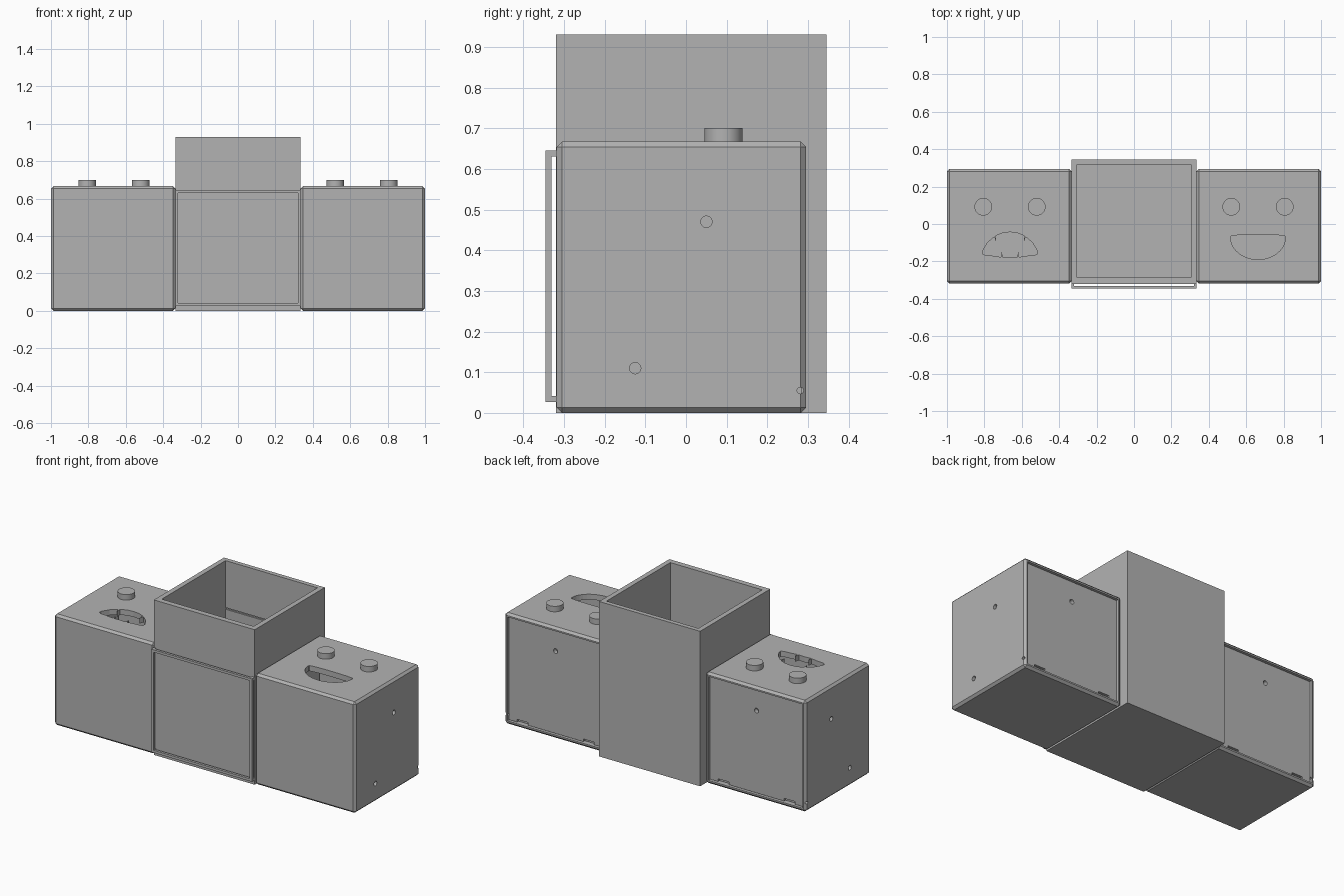
import bpy
import bmesh
from math import cos, sin, pi, radians

if "Cube" in bpy.data.objects:
    bpy.data.objects.remove(bpy.data.objects["Cube"], do_unlink=True)

GREY = (0.45, 0.45, 0.45, 1)
grey = bpy.data.materials.new("plain grey")
grey.use_nodes = True
grey.diffuse_color = GREY
grey.node_tree.nodes["Principled BSDF"].inputs["Base Color"].default_value = GREY


def finish(name, bm):
    bmesh.ops.recalc_face_normals(bm, faces=bm.faces)
    mesh = bpy.data.meshes.new(name)
    bm.to_mesh(mesh)
    bm.free()
    mesh.materials.append(grey)
    obj = bpy.data.objects.new(name, mesh)
    bpy.context.collection.objects.link(obj)
    return obj


def box(name, x, y, z, chamfer=0):
    """Box from (low, high) ranges, optionally with chamfered edges."""
    bm = bmesh.new()
    bmesh.ops.create_cube(bm, size=1)
    for v in bm.verts:
        v.co = [r[0] if c < 0 else r[1] for c, r in zip(v.co, (x, y, z))]
    if chamfer:
        bmesh.ops.bevel(bm, geom=bm.edges[:], offset=chamfer, segments=1, affect='EDGES')
    return finish(name, bm)


def prism(name, outline, low, high):
    bm = bmesh.new()
    face = bm.faces.new([bm.verts.new((x, y, low)) for x, y in outline])
    top = bmesh.ops.extrude_face_region(bm, geom=[face])["geom"]
    for v in top:
        if isinstance(v, bmesh.types.BMVert):
            v.co.z = high
    return finish(name, bm)


def rod(name, radius, depth, location, rotation=(0, 0, 0), sides=32):
    bpy.ops.mesh.primitive_cylinder_add(vertices=sides, radius=radius, depth=depth,
                                        location=location, rotation=rotation)
    obj = bpy.context.object
    obj.name = name
    obj.data.materials.append(grey)
    return obj


def cut(target, *cutters):
    bpy.context.view_layer.objects.active = target
    for cutter in cutters:
        mod = target.modifiers.new("cut", 'BOOLEAN')
        mod.operation, mod.solver, mod.object = 'DIFFERENCE', 'EXACT', cutter
        bpy.ops.object.modifier_apply(modifier=mod.name)
        bpy.data.objects.remove(cutter, do_unlink=True)


def smile(cx):
    lower = [(cx + 0.147 * cos(a), -0.07 + 0.12 * sin(a))
             for a in (pi + pi * i / 20 for i in range(21))]
    upper = [(cx + 0.147 * cos(a), -0.07 + 0.013 * sin(a) ** 0.6)
             for a in (pi * i / 12 for i in range(1, 12))]
    return lower + upper


def toothy_frown(cx):
    half = [(0.04, -0.048), (0.075, -0.063), (0.075, -0.093), (0.084, -0.069),
            (0.12, -0.1), (0.144, -0.14), (0.147, -0.16), (0.13, -0.167),
            (0.09, -0.17), (0.048, -0.177), (0.044, -0.15), (0.038, -0.178)]
    return ([(cx, -0.043)] + [(cx + u, v) for u, v in half] + [(cx, -0.175)]
            + [(cx - u, v) for u, v in reversed(half)])


# Two hollow face boxes
for side, label, mouth in ((1, "left", smile), (-1, "right", toothy_frown)):
    cx = side * 0.667
    face_x = side * 0.663
    body = box(label + "_box", (cx - 0.333, cx + 0.333), (-0.318, 0.295), (0, 0.667), 0.013)
    cut(body,
        box("hollow", (cx - 0.3, cx + 0.3), (-0.285, 0.26), (0.033, 0.634)),
        box("back_opening", (cx - 0.312, cx + 0.312), (0.25, 0.4), (0.022, 0.645)),
        prism("mouth", mouth(face_x), 0.6, 0.7),
        *[rod("side_hole", r, 0.1, (side * 0.99, y, z), (0, radians(90), 0), 20)
          for y, z, r in ((0.05, 0.47, 0.014), (-0.125, 0.11, 0.014), (0.281, 0.055, 0.008))])

    # Back door with finger notches and a hole
    door = box(label + "_back_door", (cx - 0.308, cx + 0.308), (0.258, 0.284), (0.026, 0.641))
    cut(door,
        rod("door_hole", 0.014, 0.2, (cx, 0.27, 0.52), (radians(90), 0, 0), 20),
        *[box("notch", (cx + n - 0.036, cx + n + 0.036), (0.27, 0.4), (0.01, 0.042))
          for n in (-0.22, 0.22)])

    # Round eyes
    for i, dx in enumerate((-0.143, 0.143)):
        eye = rod(f"{label}_eye_{i + 1}", 0.047, 0.04, (face_x + dx, 0.092, 0.68))
        bpy.ops.object.shade_smooth_by_angle(angle=radians(30))

# Tall open middle box, with a shallow groove in the inner back wall
middle = box("middle_box", (-0.335, 0.335), (-0.32, 0.345), (0, 0.93))
cut(middle,
    box("well", (-0.305, 0.305), (-0.287, 0.318), (0.03, 1)),
    box("groove", (-0.305, 0.305), (0.3, 0.328), (0.638, 0.648)))

# Stand-off frame on the front of the middle box
W, BAR, LOW, HIGH = 0.335, 0.015, 0.027, 0.645
FRONT, BACK = -0.346, -0.331
for name, low, high in (("bottom", LOW, LOW + BAR), ("top", HIGH - BAR, HIGH)):
    box(f"frame_{name}_bar", (-W, W), (FRONT, BACK), (low, high))
    for s, label in ((1, "left"), (-1, "right")):
        box(f"frame_{name}_{label}_post", sorted((s * W, s * (W - BAR))),
            (BACK, -0.32), (low, high))
for s, label in ((1, "left"), (-1, "right")):
    box(f"frame_{label}_bar", sorted((s * W, s * (W - BAR))),
        (FRONT, BACK), (LOW + BAR, HIGH - BAR))
